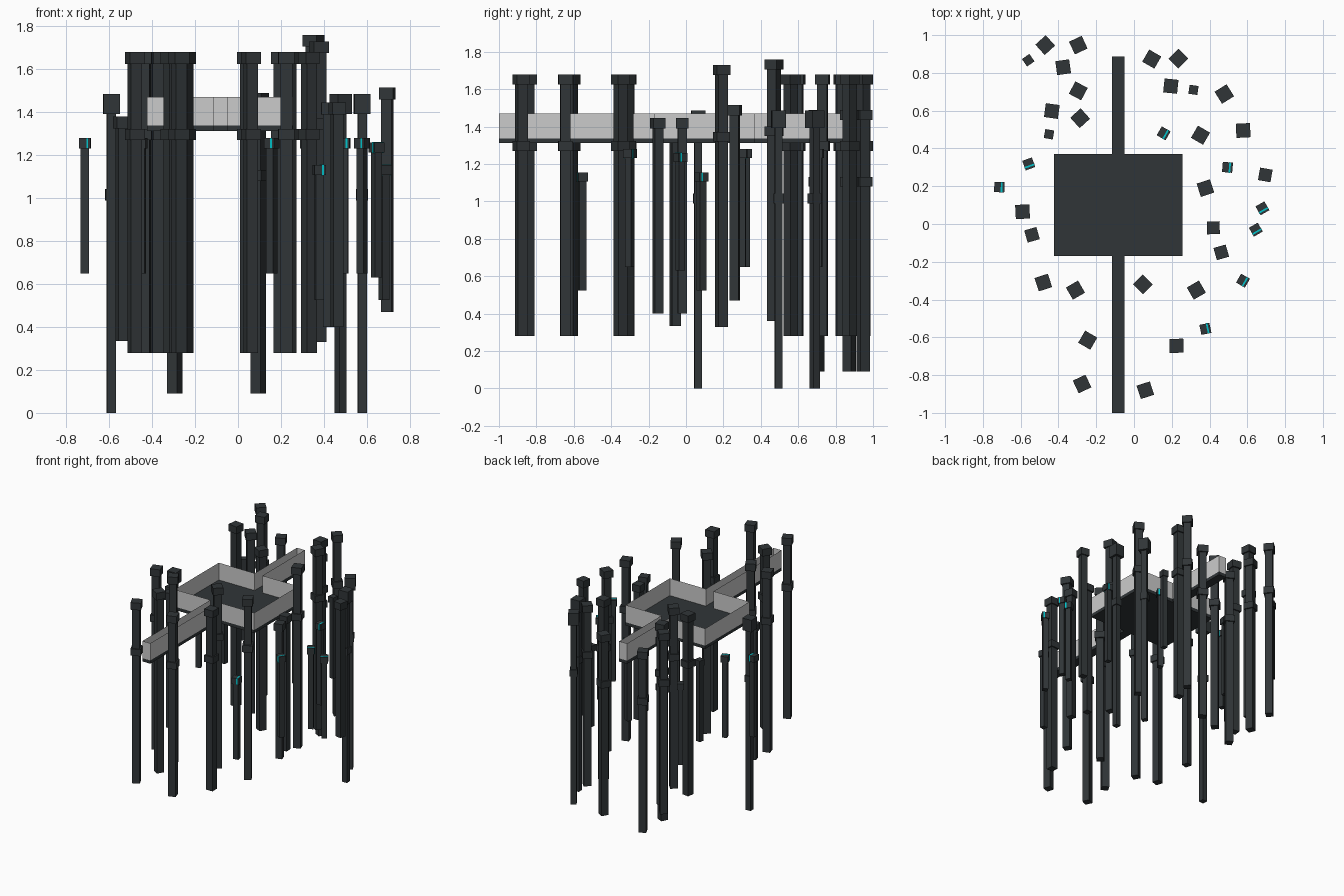
import bpy, bmesh
from math import radians
from mathutils import Matrix, Vector

if "Cube" in bpy.data.objects:
    bpy.data.objects.remove(bpy.data.objects["Cube"])


def material(name, rgb):
    m = bpy.data.materials.new(name)
    m.diffuse_color = (*rgb, 1)
    m.use_nodes = True
    m.node_tree.nodes["Principled BSDF"].inputs["Base Color"].default_value = m.diffuse_color
    return m


DARK = material("dark_stone", (0.03, 0.036, 0.039))
TEAL = material("teal_strip", (0.0, 0.55, 0.6))


def finish(bm, name, mats=()):
    me = bpy.data.meshes.new(name)
    bm.to_mesh(me)
    bm.free()
    for m in mats:
        me.materials.append(m)
    ob = bpy.data.objects.new(name, me)
    bpy.context.collection.objects.link(ob)
    return ob


def box(bm, w, d, z0, z1, x=0.0, mat=0):
    mtx = Matrix.Translation((x, 0, (z0 + z1) / 2)) @ Matrix.Diagonal((w, d, z1 - z0, 1))
    res = bmesh.ops.create_cube(bm, size=1, matrix=mtx)
    for f in {f for v in res["verts"] for f in v.link_faces}:
        f.material_index = mat


# Pillar kinds: height, shaft width, cap width, cap height, has collar, has strip
KINDS = {
    "large": (1.40, 0.054, 0.074, 0.055, True, False),
    "medium": (1.045, 0.049, 0.067, 0.055, False, False),
    "slim": (1.485, 0.041, 0.075, 0.093, True, False),
    "small": (0.63, 0.038, 0.054, 0.048, False, True),
    "plain": (0.63, 0.036, 0.048, 0.048, False, False),
}
MESHES = {}
for kind, (h, shaft, cap, cap_h, collar, strip) in KINDS.items():
    bm = bmesh.new()
    box(bm, shaft, shaft, 0, h - cap_h)
    box(bm, cap, cap, h - cap_h, h)
    if collar:
        cw = 0.054 if kind == "slim" else cap
        box(bm, cw, cw, 0.99, 1.042)
    if strip:
        box(bm, 0.009, cap + 0.002, h - cap_h - 0.001, h + 0.001, x=0.012, mat=1)
    me = bpy.data.meshes.new(kind + "_pillar")
    bm.to_mesh(me)
    bm.free()
    me.materials.append(DARK)
    me.materials.append(TEAL)
    MESHES[kind] = me


def pillars(kind, base, spots):
    for x, y, a in spots:
        ob = bpy.data.objects.new(kind + "_pillar", MESHES[kind])
        ob.location = (x, y, base)
        ob.rotation_euler.z = radians(a)
        bpy.context.collection.objects.link(ob)


# Pillars grouped by base height: (x, y, turn)
pillars("large", 0.28, [
    (-0.47, 0.947, 42), (-0.375, 0.83, 8), (-0.435, 0.598, -8), (-0.285, 0.56, 42),
    (-0.48, -0.31, 18), (-0.31, -0.35, 30), (0.047, -0.32, 45), (-0.245, -0.615, -30),
    (-0.275, -0.847, 25), (0.06, -0.88, 18), (0.225, -0.645, 2), (0.33, -0.35, 30)])
pillars("large", 0.28, [(0.195, 0.73, -6), (0.235, 0.875, 45)])
pillars("large", 0.09, [(-0.295, 0.947, 25), (-0.295, 0.705, -28), (0.094, 0.873, -30)])
pillars("large", 0.33, [(0.378, 0.19, 18)])
pillars("large", 0.36, [(0.352, 0.47, -30)])
pillars("medium", 0.40, [(0.462, -0.15, 16), (0.42, -0.02, 2)])
pillars("medium", 0.335, [(-0.54, -0.057, 16)])
pillars("medium", 0.47, [(0.695, 0.26, -10)])
pillars("slim", 0, [(-0.59, 0.065, 3), (0.578, 0.495, 3), (0.478, 0.688, 32)])
pillars("small", 0.65, [(-0.557, 0.318, -70), (-0.713, 0.195, -2), (0.577, -0.30, -30),
                        (0.495, 0.30, -5), (0.157, 0.48, -30)])
pillars("small", 0.525, [(0.378, -0.555, 12), (0.68, 0.083, -60)])
pillars("small", 0.63, [(0.645, -0.03, -60)])
pillars("plain", 0.65, [(-0.56, 0.867, 35), (-0.45, 0.475, -10), (0.315, 0.71, -8)])

# Platform with a walkway running through it
L, R = -0.117, -0.05
OUTLINE = [(L, -1), (R, -1), (R, -0.17), (0.257, -0.17), (0.257, 0.37), (R, 0.37),
           (R, 0.887), (L, 0.887), (L, 0.37), (-0.423, 0.37), (-0.423, -0.17), (L, -0.17)]

# Floor slab
bm = bmesh.new()
face = bm.faces.new([bm.verts.new((x, y, 1.312)) for x, y in OUTLINE])
res = bmesh.ops.extrude_face_region(bm, geom=[face], use_keep_orig=True)
bmesh.ops.translate(bm, vec=Vector((0, 0, 0.025)),
                    verts=[g for g in res["geom"] if isinstance(g, bmesh.types.BMVert)])
bmesh.ops.recalc_face_normals(bm, faces=bm.faces)
finish(bm, "platform_floor", [DARK])

# Thin parapet following the edge
bm = bmesh.new()
low = [bm.verts.new((x, y, 1.337)) for x, y in OUTLINE]
high = [bm.verts.new((x, y, 1.47)) for x, y in OUTLINE]
for i in range(len(OUTLINE)):
    j = (i + 1) % len(OUTLINE)
    bm.faces.new((low[i], low[j], high[j], high[i]))
finish(bm, "parapet_wall")
